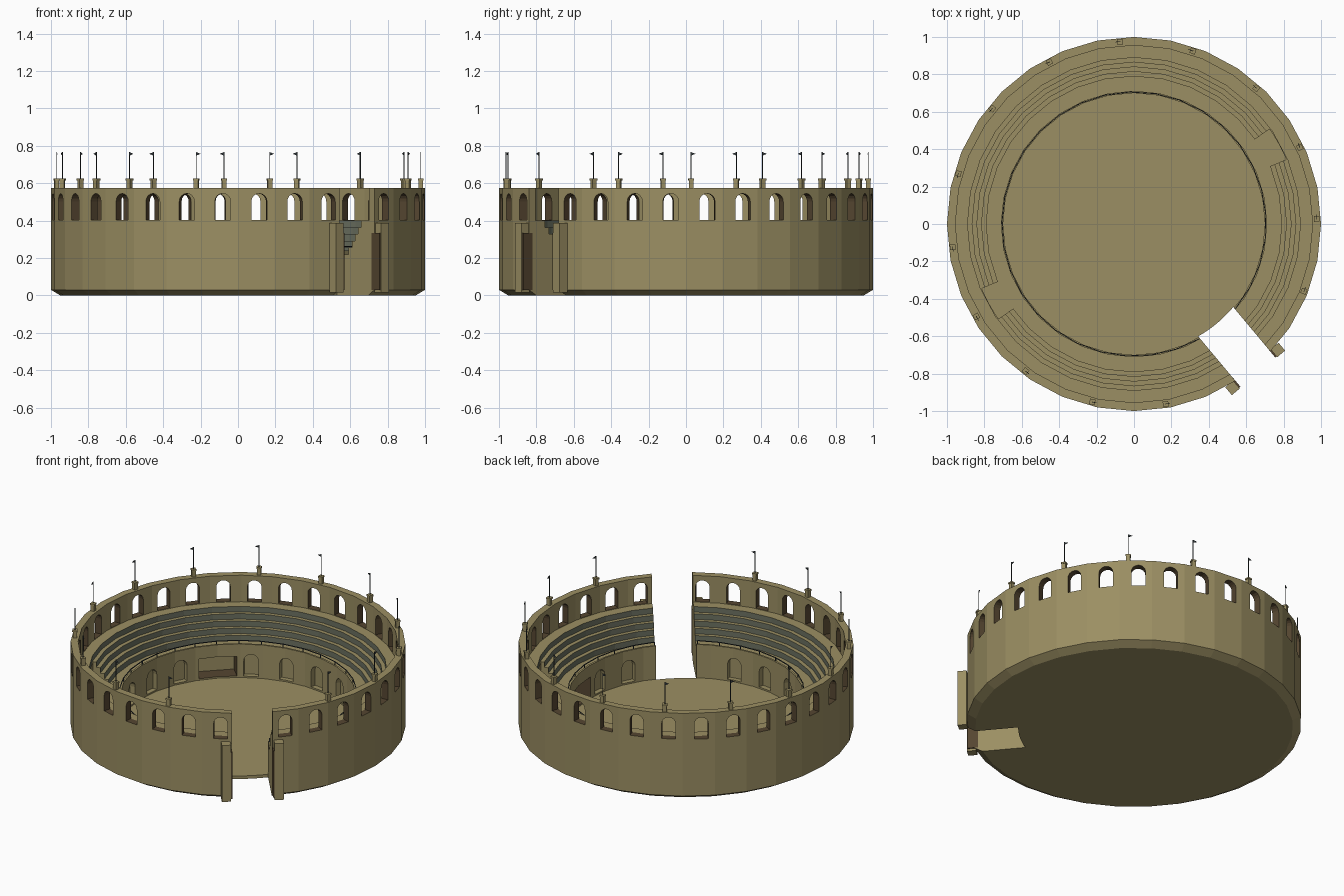
import bpy, bmesh
from math import radians, sin, cos, pi, asin, hypot
from mathutils import Vector, Matrix

cube = bpy.data.objects.get("Cube")
if cube:
    bpy.data.objects.remove(cube, do_unlink=True)


def material(name, rgb):
    m = bpy.data.materials.new(name)
    m.use_nodes = True
    m.diffuse_color = (*rgb, 1)
    m.node_tree.nodes["Principled BSDF"].inputs["Base Color"].default_value = (*rgb, 1)
    return m


SAND = material("sandstone", (0.33, 0.275, 0.125))
GREY = material("grey_stone", (0.15, 0.165, 0.12))
BROWN = material("dark_brown", (0.09, 0.06, 0.03))
DARK = material("dark_iron", (0.035, 0.045, 0.05))


def finish(bm, name, *mats):
    bmesh.ops.recalc_face_normals(bm, faces=bm.faces)
    mesh = bpy.data.meshes.new(name)
    bm.to_mesh(mesh)
    bm.free()
    for m in mats:
        mesh.materials.append(m)
    ob = bpy.data.objects.new(name, mesh)
    bpy.context.scene.collection.objects.link(ob)
    return ob


def polar(r, deg, z=0):
    return Vector((r * cos(radians(deg)), r * sin(radians(deg)), z))


def off_gate(deg):
    return abs((deg - GATE + 180) % 360 - 180)


def prism(bm, pts, vec):
    """Extrude a closed outline along a vector."""
    face = bm.faces.new([bm.verts.new(p) for p in pts])
    out = bmesh.ops.extrude_face_region(bm, geom=[face])["geom"]
    bmesh.ops.translate(bm, verts=[v for v in out if isinstance(v, bmesh.types.BMVert)], vec=vec)


def box(bm, deg, r, side, z0, z1, depth, width):
    """Upright box turned to face outward at an angle."""
    mat = (Matrix.Rotation(radians(deg), 4, "Z")
           @ Matrix.Translation((r, side, (z0 + z1) / 2))
           @ Matrix.Diagonal((depth, width, z1 - z0, 1)))
    bmesh.ops.create_cube(bm, size=1, matrix=mat)


def arch(bm, deg, r0, r1, z0, z1, half):
    """Round-topped opening cut along the radius."""
    outline = [(-half, z0), (half, z0)]
    outline += [(half * cos(a * pi / 8), z1 - half + half * sin(a * pi / 8)) for a in range(9)]
    rot = Matrix.Rotation(radians(deg), 3, "Z")
    prism(bm, [rot @ Vector((r0, y, z)) for y, z in outline], polar(r1 - r0, deg))


SIDES = 32
STEP = 360 / SIDES
GATE = -50.1
GATE_HALF = 0.122
WALK, PODIUM, ROWS = 0.40, 0.22, 5

# Arena body: floor, podium, stepped seats and outer wall in one turned profile
profile = [(0, 0), (0.95, 0), (1, 0.03), (1, 0.575), (0.955, 0.575), (0.955, WALK)]
rise = (WALK - PODIUM) / ROWS
for i in range(ROWS):
    r = 0.89 - 0.025 * i
    profile += [(r, WALK - rise * i), (r, WALK - rise * (i + 1))]
profile += [(0.712, PODIUM), (0.712, 0.24), (0.70, 0.24), (0.70, 0.02), (0, 0.02)]
bm = bmesh.new()
verts = [bm.verts.new((r, 0, z)) for r, z in profile]
edges = [bm.edges.new(pair) for pair in zip(verts, verts[1:])]
bmesh.ops.spin(bm, geom=verts + edges, cent=(0, 0, 0), axis=(0, 0, 1),
               angle=2 * pi, steps=SIDES, use_merge=True)
bmesh.ops.remove_doubles(bm, verts=bm.verts, dist=0.0001)
bmesh.ops.recalc_face_normals(bm, faces=bm.faces)
for f in bm.faces:
    c = f.calc_center_median()
    riser = abs(f.normal.z) < 0.1 and 0.75 < hypot(c.x, c.y) < 0.9
    f.material_index = 1 if riser else 0
arena = finish(bm, "arena_body", SAND, GREY, BROWN)

# Dark-lined openings: windows and side gates, whose back walls stay pale
bm = bmesh.new()
for i in range(SIDES):
    deg = STEP * (i + 0.5) + 0.9
    if off_gate(deg) > 5:
        arch(bm, deg, 0.925, 1.05, 0.403, 0.545, 0.042)
SIDE_GATES = (9, 135)
for deg in SIDE_GATES:
    box(bm, deg, 0.71, 0, 0.03, 0.16, 0.16, 0.23)
bm.normal_update()
for f in bm.faces:
    c = f.calc_center_median()
    gate_back = c.z < 0.2 and f.normal.dot(Vector((c.x, c.y, 0)).normalized()) > 0.9
    f.material_index = 0 if gate_back else 2
lined = set(bm.faces)

# Plain openings: podium niches, stair wells and the main gate
for i in range(20):
    deg = 10.5 + 18 * i
    if off_gate(deg) > 15 and all(abs(deg - g) > 5 for g in SIDE_GATES):
        arch(bm, deg, 0.66, 0.73, 0.03, 0.175, 0.045)
for start in (23, 203):
    arc = [start + 3 * i for i in range(5)]
    prism(bm, [polar(0.775, a, 0.222) for a in arc]
          + [polar(0.884, a, 0.222) for a in reversed(arc)], (0, 0, 0.3))
spread = asin(GATE_HALF / 0.692)
inner = [(0.692 * cos(spread * t / 3), 0.692 * sin(spread * t / 3)) for t in range(-3, 4)]
rot = Matrix.Rotation(radians(GATE), 3, "Z")
prism(bm, [rot @ Vector((x, y, -0.1))
           for x, y in inner + [(1.2, GATE_HALF), (1.2, -GATE_HALF)]], (0, 0, 1))
for f in bm.faces:
    if f not in lined:
        f.material_index = 0
cutter = finish(bm, "opening_cutter", SAND, GREY, BROWN)
cutter.hide_render = True

mod = arena.modifiers.new("openings", "BOOLEAN")
mod.operation = "DIFFERENCE"
mod.solver = "EXACT"
mod.object = cutter
bpy.context.view_layer.update()
cut_mesh = bpy.data.meshes.new_from_object(
    arena.evaluated_get(bpy.context.evaluated_depsgraph_get()))
arena.modifiers.clear()
arena.data = cut_mesh
bpy.data.objects.remove(cutter, do_unlink=True)

# Main gate posts with dark door leaves on their inner sides
posts, doors = bmesh.new(), bmesh.new()
for side in (-1, 1):
    box(posts, GATE, 1.01, side * 0.158, 0.015, 0.387, 0.055, 0.055)
    box(doors, GATE, 1.0, side * 0.126, 0.03, 0.335, 0.065, 0.009)
finish(posts, "gate_posts", SAND)
finish(doors, "gate_doors", BROWN)

# Podium railing
bm = bmesh.new()
count = 31
first, last = GATE + 10.5, GATE + 349.5
angles = [first + (last - first) * i / count for i in range(count + 1)]
for a in angles:
    box(bm, a, 0.706, 0, 0.236, 0.262, 0.005, 0.005)
for a, b in zip(angles, angles[1:]):
    span = (polar(0.706, a) - polar(0.706, b)).length
    box(bm, (a + b) / 2, 0.706 * cos(radians(b - a) / 2), 0, 0.259, 0.264, 0.004, span)
finish(bm, "podium_railing", DARK)

# Flag pedestals, poles and pennants along the rim
stone, iron = bmesh.new(), bmesh.new()
for i in range(14):
    deg = -21.6 + 23.2 * i
    box(stone, deg, 0.977, 0, 0.57, 0.614, 0.024, 0.024)
    box(stone, deg, 0.977, 0, 0.614, 0.624, 0.03, 0.03)
    box(iron, deg, 0.977, 0, 0.62, 0.766, 0.004, 0.004)
    rot = Matrix.Rotation(radians(deg), 3, "Z")
    pennant = [(0, 0.766), (0.024, 0.757), (0, 0.748)]
    prism(iron, [rot @ Vector((0.976, y, z)) for y, z in pennant], polar(0.003, deg))
finish(stone, "flag_pedestals", SAND)
finish(iron, "flag_poles", DARK)
